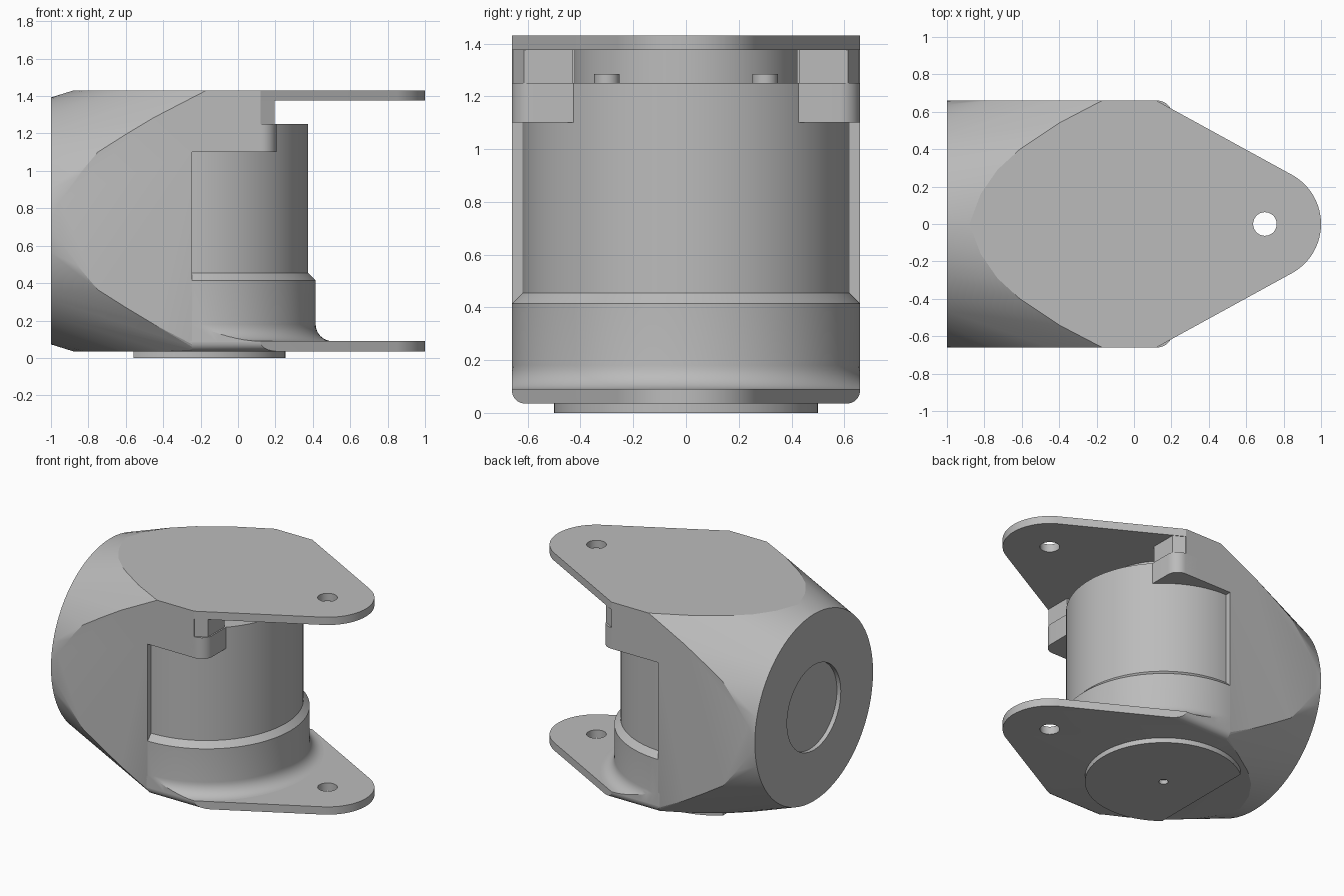
import bpy, bmesh, math
from mathutils import Matrix

if "Cube" in bpy.data.objects:
    bpy.data.objects.remove(bpy.data.objects["Cube"])

GREY = (0.5, 0.5, 0.5, 1)
mat = bpy.data.materials.new("plain grey")
mat.use_nodes = True
mat.diffuse_color = GREY
mat.node_tree.nodes["Principled BSDF"].inputs["Base Color"].default_value = GREY

AXIS = -0.245            # x of the motor axis
W = 0.66                 # half width
LOW, HIGH = 0.035, 1.43  # underside and top
MID = (LOW + HIGH) / 2


def finish(name, bm):
    bmesh.ops.recalc_face_normals(bm, faces=bm.faces)
    mesh = bpy.data.meshes.new(name)
    bm.to_mesh(mesh)
    bm.free()
    mesh.materials.append(mat)
    obj = bpy.data.objects.new(name, mesh)
    bpy.context.collection.objects.link(obj)
    return obj


def prism(name, outline, z0, z1):
    bm = bmesh.new()
    face = bm.faces.new([bm.verts.new((x, y, z0)) for x, y in outline])
    up = bmesh.ops.extrude_face_region(bm, geom=[face])["geom"]
    bmesh.ops.translate(bm, vec=(0, 0, z1 - z0),
                        verts=[v for v in up if isinstance(v, bmesh.types.BMVert)])
    return finish(name, bm)


def arc(cx, cy, r, a0, a1, n):
    return [(cx + r * math.cos(math.radians(a0 + (a1 - a0) * i / n)),
             cy + r * math.sin(math.radians(a0 + (a1 - a0) * i / n))) for i in range(n + 1)]


def disc(name, x, y, r, z0, z1):
    return prism(name, arc(x, y, r, 0, 360, 64)[:-1], z0, z1)


def box(x0, x1, y, z0, z1):
    return prism("cutter", [(x0, -y), (x1, -y), (x1, y), (x0, y)], z0, z1)


def boolean(obj, tool, operation="DIFFERENCE"):
    mod = obj.modifiers.new("cut", "BOOLEAN")
    mod.operation, mod.object, mod.solver = operation, tool, "EXACT"
    bpy.context.view_layer.objects.active = obj
    bpy.ops.object.modifier_apply(modifier=mod.name)
    bpy.data.objects.remove(tool)


def smooth(obj, angle=25):
    bpy.ops.object.select_all(action="DESELECT")
    obj.select_set(True)
    bpy.context.view_layer.objects.active = obj
    bpy.ops.object.shade_smooth_by_angle(angle=math.radians(angle))


def plate_outline(x0):
    return [(x0, -W), (0.12, -W)] + arc(0.7, 0, 0.3, -60, 60, 24) + [(0.12, W), (x0, W)]


# Housing: a round rear face blended into a rectangular block
top_curve = [(-0.17, W), (-0.4, 0.54), (-0.61, 0.4), (-0.73, 0.29), (-0.82, 0.16), (-0.88, 0)]
side_curve = [(-0.45, 1.285), (-0.6, 1.195), (-0.75, 1.1), (-0.86, 0.97), (-0.95, 0.84)]
points = [(-1, y, z) for y, z in arc(0, MID, W, 0, 360, 72)[:-1]]
for s in (-1, 1):
    points += [(x, s * y, HIGH) for x, y in top_curve]
    points += [(x, s * y, LOW) for x, y in top_curve[1:]]
    points += [(x, s * W, z) for x, z in side_curve]
    points += [(x, s * W, 2 * MID - z) for x, z in side_curve]
    points += [(0.12, s * W, HIGH)]
    points += [(x, s * y, z) for x in (-0.24, 0.12)
               for y, z in arc(W - 0.05, LOW + 0.05, 0.05, -90, 0, 5)]
bm = bmesh.new()
for p in points:
    bm.verts.new(p)
hull = bmesh.ops.convex_hull(bm, input=bm.verts)
bmesh.ops.delete(bm, geom=[v for v in set(hull["geom_interior"] + hull["geom_unused"])
                           if isinstance(v, bmesh.types.BMVert)], context="VERTS")
bmesh.ops.dissolve_limit(bm, angle_limit=0.002, verts=bm.verts, edges=bm.edges)
housing = finish("housing", bm)
boolean(housing, box(AXIS, 0.5, 1, -0.2, 1.1))
boolean(housing, box(AXIS, 0.5, 0.42, 1, 1.375))
recess = disc("cutter", 0, 0, 0.3, -0.2, 0.03)
recess.data.transform(Matrix.Translation((-1, 0, MID)) @ Matrix.Rotation(math.pi / 2, 4, "Y"))
boolean(housing, recess)
smooth(housing, 14)

# Motor can with collar and a fillet, trimmed to the plate edge
profile = [(0, 0.085), (0.75, 0.085)] + arc(0.75, 0.18, 0.09, 270, 180, 8)
profile += [(W, 0.415), (0.62, 0.455), (0.62, 1.25), (0, 1.25)]
bm = bmesh.new()
verts = [bm.verts.new((r, 0, z)) for r, z in profile]
edges = [bm.edges.new(pair) for pair in zip(verts, verts[1:])]
bmesh.ops.spin(bm, geom=verts + edges, axis=(0, 0, 1), cent=(0, 0, 0),
               angle=math.tau, steps=96)
bmesh.ops.remove_doubles(bm, verts=bm.verts, dist=0.0001)
bmesh.ops.translate(bm, verts=bm.verts, vec=(AXIS, 0, 0))
motor = finish("motor_can", bm)
boolean(motor, prism("cutter", plate_outline(AXIS - 0.01), 0, 1.4), "INTERSECT")
smooth(motor)

# Mounting plates
lower = prism("lower_plate", plate_outline(AXIS), LOW, 0.09)
bm = bmesh.new()
bm.from_mesh(lower.data)
rims = [e for e in bm.edges if all(abs(v.co.y) > W - 0.001 and v.co.z < 0.05 for v in e.verts)
        and e.verts[0].co.y * e.verts[1].co.y > 0]
bmesh.ops.bevel(bm, geom=rims, offset=0.05, segments=5, profile=0.5, affect="EDGES")
bm.to_mesh(lower.data)
bm.free()
upper = prism("upper_plate", plate_outline(0.12), 1.375, HIGH)
for plate in (lower, upper):
    boolean(plate, disc("cutter", 0.7, 0, 0.063, -0.2, 2))
    smooth(plate)

# Clamping lugs and screws on each side
for s, side in ((1, "left"), (-1, "right")):
    low_lug = [(0, 0.42), (0.205, 0.42)] + arc(0.125, 0.58, 0.08, 0, 90, 8) + [(0, W)]
    high_lug = [(0, 0.43), (0.195, 0.43), (0.195, 0.615), (0.12, 0.655), (0, 0.655)]
    smooth(prism(side + "_lug", [(x, s * y) for x, y in low_lug], 1.1, 1.25))
    smooth(prism(side + "_lug_post", [(x, s * y) for x, y in high_lug], 1.25, 1.38))
    smooth(disc(side + "_screw", 0.13, s * 0.3, 0.048, 1.24, 1.285))

# Boss between motor and upper plate
smooth(disc("top_boss", AXIS, 0, 0.43, 1.24, 1.38))

# Base pad with a flat rear edge and centre hole
half = math.degrees(math.acos((-0.56 - AXIS) / 0.5))
pad = prism("base_pad", arc(AXIS, 0, 0.5, -half, half, 64), 0, 0.05)
boolean(pad, disc("cutter", AXIS, 0, 0.03, -0.1, 0.03))
smooth(pad)
